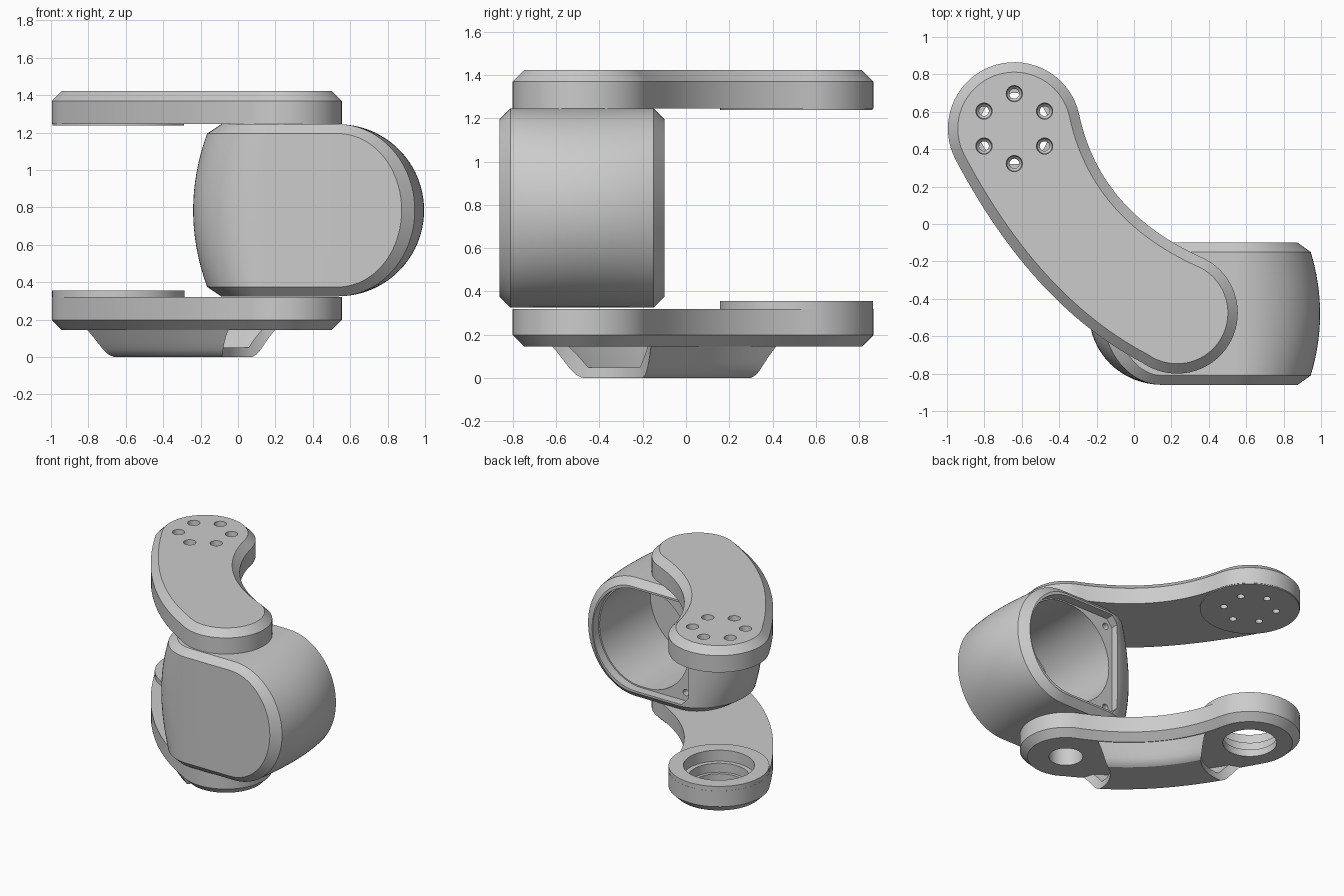
import bpy
import bmesh
from math import sin, cos, pi, radians
from mathutils import Vector

if "Cube" in bpy.data.objects:
    bpy.data.objects.remove(bpy.data.objects["Cube"])

BIG = Vector((-0.64, 0.51))      # centre of the far arm end
SMALL = Vector((0.23, -0.475))   # centre of the arm end at the housing
MID_Z, MID_Y = 0.785, -0.48      # housing centre


def new_object(name, bm):
    bmesh.ops.recalc_face_normals(bm, faces=bm.faces)
    mesh = bpy.data.meshes.new(name)
    bm.to_mesh(mesh)
    bm.free()
    ob = bpy.data.objects.new(name, mesh)
    bpy.context.collection.objects.link(ob)
    return ob


def loft(name, rings):
    """Skin equal-length closed rings and cap both ends."""
    bm = bmesh.new()
    rows = [[bm.verts.new(p) for p in ring] for ring in rings]
    n = len(rows[0])
    for a, b in zip(rows, rows[1:]):
        for i in range(n):
            j = (i + 1) % n
            bm.faces.new((a[i], a[j], b[j], b[i]))
    bm.faces.new(rows[0])
    bm.faces.new(rows[-1])
    return new_object(name, bm)


def lathe(name, centre, profile, n=64):
    turn = [2 * pi * i / n for i in range(n)]
    return loft(name, [[(centre.x + r * cos(a), centre.y + r * sin(a), z) for a in turn]
                       for r, z in profile])


def combine(ob, other, operation="DIFFERENCE"):
    """Apply a boolean and discard the helper."""
    mod = ob.modifiers.new("combine", "BOOLEAN")
    mod.operation = operation
    mod.solver = "EXACT"
    mod.object = other
    bpy.context.view_layer.objects.active = ob
    bpy.ops.object.modifier_apply(modifier=mod.name)
    bpy.data.objects.remove(other)


def finish(ob, angle=24):
    bpy.ops.object.select_all(action="DESELECT")
    ob.select_set(True)
    bpy.context.view_layer.objects.active = ob
    bpy.ops.object.shade_smooth_by_angle(angle=radians(angle))


def arc(c, r, a0, a1, n=36):
    angles = [radians(a0 + (a1 - a0) * i / n) for i in range(n + 1)]
    return [c + r * Vector((cos(a), sin(a))) for a in angles]


def bow(p, mid, q, n=28):
    """Gentle curve from p through mid to q."""
    c = 2 * mid - (p + q) / 2
    ts = [i / n for i in range(n + 1)]
    return [(1 - t) ** 2 * p + 2 * t * (1 - t) * c + t * t * q for t in ts]


# Bent arm outline shared by both plates
big_arc = arc(BIG, 0.355, 13, 208)
small_arc = arc(SMALL, 0.325, 235 - 360, 62)
outer_edge = bow(big_arc[-1], Vector((-0.5, -0.315)), small_arc[0])
inner_edge = bow(small_arc[-1], Vector((-0.07, 0.13)), big_arc[0])
outline = big_arc + outer_edge[1:-1] + small_arc + inner_edge[1:-1]


def inset_ring(d, z):
    ring = []
    n = len(outline)
    for i, p in enumerate(outline):
        t = (outline[(i + 1) % n] - outline[i - 1]).normalized()
        ring.append((p.x - t.y * d, p.y + t.x * d, z))
    return ring


def plate(name, layers):
    return loft(name, [inset_ring(d, z) for d, z in layers])


# Upper arm with a mounting pad and six countersunk screw holes
upper = plate("upper_arm", [(0, 1.245), (0, 1.37), (0.053, 1.423)])
combine(upper, lathe("pad", BIG, [(0.352, 1.238), (0.352, 1.3)]), "UNION")
for k in range(6):
    a = pi / 2 + k * pi / 3
    spot = BIG + 0.187 * Vector((cos(a), sin(a)))
    combine(upper, lathe("screw", spot, [(0.026, 1.2), (0.026, 1.37), (0.04, 1.385),
                                         (0.046, 1.45)], 24))
finish(upper)

# Lower arm with a raised bearing seat and a cable hole
lower = plate("lower_arm", [(0.053, 0.145), (0, 0.198), (0, 0.32)])
combine(lower, lathe("seat", BIG, [(0.354, 0.25), (0.354, 0.355)]), "UNION")
combine(lower, lathe("bore", BIG, [(0.19, 0.1), (0.19, 0.2), (0.215, 0.2), (0.215, 0.27),
                                   (0.25, 0.27), (0.25, 0.4)]))
combine(lower, lathe("bore", SMALL, [(0.12, 0.1), (0.12, 0.4)]))
finish(lower)


# Hollow cable duct under the lower arm
def duct(name, section):
    """section: (fraction in from each edge, height), mirrored across the arm."""
    rings = []
    for a, b in zip(outer_edge, reversed(inner_edge)):
        side = [(*a.lerp(b, f), z) for f, z in section]
        other = [(*b.lerp(a, f), z) for f, z in reversed(section)]
        rings.append(side + other)
    return loft(name, rings)


cable_duct = duct("cable_duct", [(0.09, 0.15), (0.15, 0.075), (0.18, 0.04),
                                 (0.21, 0.015), (0.25, 0)])
combine(cable_duct, duct("duct_core", [(0.17, 0.147), (0.28, 0.05)]))
for centre, r in ((BIG, 0.345), (SMALL, 0.315)):
    combine(cable_duct, lathe("end_cut", centre, [(r, -0.1), (r, 0.3)]))
finish(cable_duct)

# Housing: convex shell, round upright left end and barrelled right end
points = []
layers = [(0.46, 0.24, 0.33)]
for i in range(-8, 9):
    s = i / 8
    layers.append((0.41 * s, 0.39 - 0.075 * s * s, 0.38))
layers.append((-0.46, 0.24, 0.33))
for dz, rx, ry in layers:
    for i in range(33):
        a = pi / 2 + pi * i / 32
        points.append((0.15 + rx * cos(a), MID_Y + ry * sin(a), MID_Z + dz))
stations = [(-0.38, 0.875, 0.41), (0.38, 0.875, 0.41)]
for i in range(-8, 9):
    s = i / 8
    stations.append((0.33 * s, 0.995 - 0.05 * s * s, 0.46))
for dy, reach, h in stations:
    for i in range(49):
        a = -pi / 2 + pi * i / 48
        points.append((0.535 + (reach - 0.535) * cos(a), MID_Y + dy, MID_Z + h * sin(a)))
bm = bmesh.new()
for p in points:
    bm.verts.new(p)
hull = bmesh.ops.convex_hull(bm, input=bm.verts)
junk = {v for v in hull["geom_interior"] + hull["geom_unused"]
        if isinstance(v, bmesh.types.BMVert)}
bmesh.ops.delete(bm, geom=list(junk), context="VERTS")
bmesh.ops.dissolve_limit(bm, angle_limit=radians(0.3), verts=bm.verts, edges=bm.edges)
housing = new_object("housing", bm)


def cavity(profile, y0, y1):
    return loft("cavity", [[(x, y, MID_Z + z) for x, z in profile] for y in (y0, y1)])


def half_round(x, rx, rz, start):
    angles = [start + pi * i / 40 for i in range(41)]
    return [(x + rx * cos(a), rz * sin(a)) for a in angles]


# Rear opening, inner bore and screw holes in the corners beside it
right_end = half_round(0.5, 0.37, 0.395, -pi / 2)
combine(housing, cavity(right_end + [(0.11, 0.395), (0.06, 0.34), (0.06, -0.34),
                                     (0.11, -0.395)], -0.05, -0.17))
bore = half_round(0.5, 0.36, 0.385, -pi / 2) + half_round(0.45, 0.36, 0.385, pi / 2)
combine(housing, cavity(bore, -0.12, -0.79))
for z in (0.33, -0.33):
    dot = [(0.12 + 0.025 * cos(k * pi / 8), z + 0.025 * sin(k * pi / 8)) for k in range(16)]
    combine(housing, cavity(dot, -0.1, -0.25))
finish(housing)
